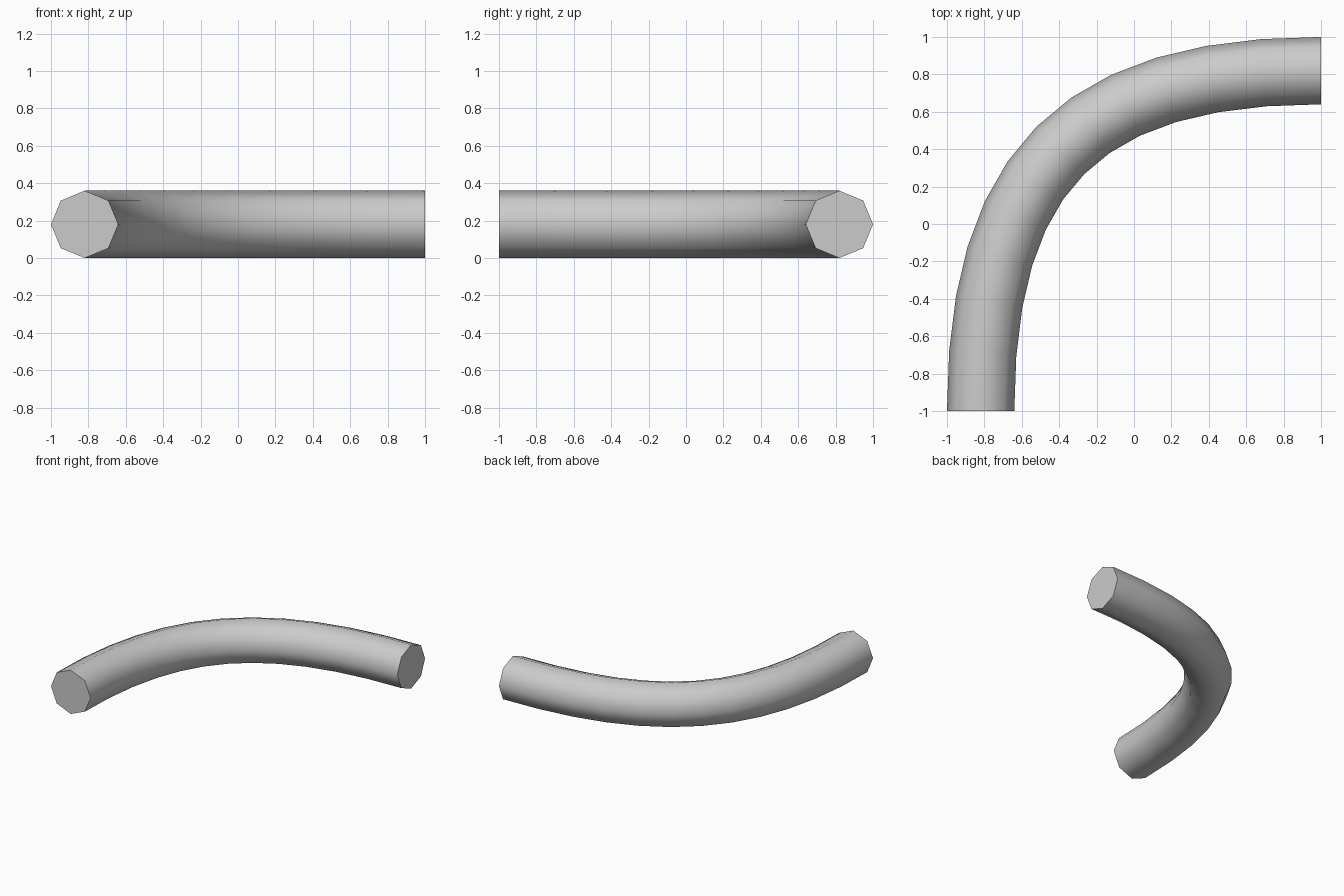
import bpy

if "Cube" in bpy.data.objects:
    bpy.data.objects.remove(bpy.data.objects["Cube"])

R = 0.18  # tube radius

# Path: quarter bend as a two-point Bezier with 12 segments
curve = bpy.data.curves.new("bent_tube", 'CURVE')
curve.dimensions = '3D'
curve.resolution_u = 12
curve.bevel_depth = R
curve.bevel_resolution = 2  # octagonal section
curve.use_fill_caps = True

spline = curve.splines.new('BEZIER')
spline.bezier_points.add(1)
path = [
    # left handle, point, right handle
    ((-0.82, -2.29), (-0.82, -1.0), (-0.82, 0.29)),
    ((-0.29, 0.82), (1.0, 0.82), (2.29, 0.82)),
]
for bp, (left, co, right) in zip(spline.bezier_points, path):
    bp.handle_left_type = bp.handle_right_type = 'FREE'
    bp.co = (*co, R)
    bp.handle_left = (*left, R)
    bp.handle_right = (*right, R)

# Capped octagonal tube, smooth all over
tube = bpy.data.objects.new("bent_tube", curve)
bpy.context.collection.objects.link(tube)
bpy.context.view_layer.objects.active = tube
tube.select_set(True)
bpy.ops.object.convert(target='MESH')
tube = bpy.context.object
bpy.ops.object.shade_smooth()
